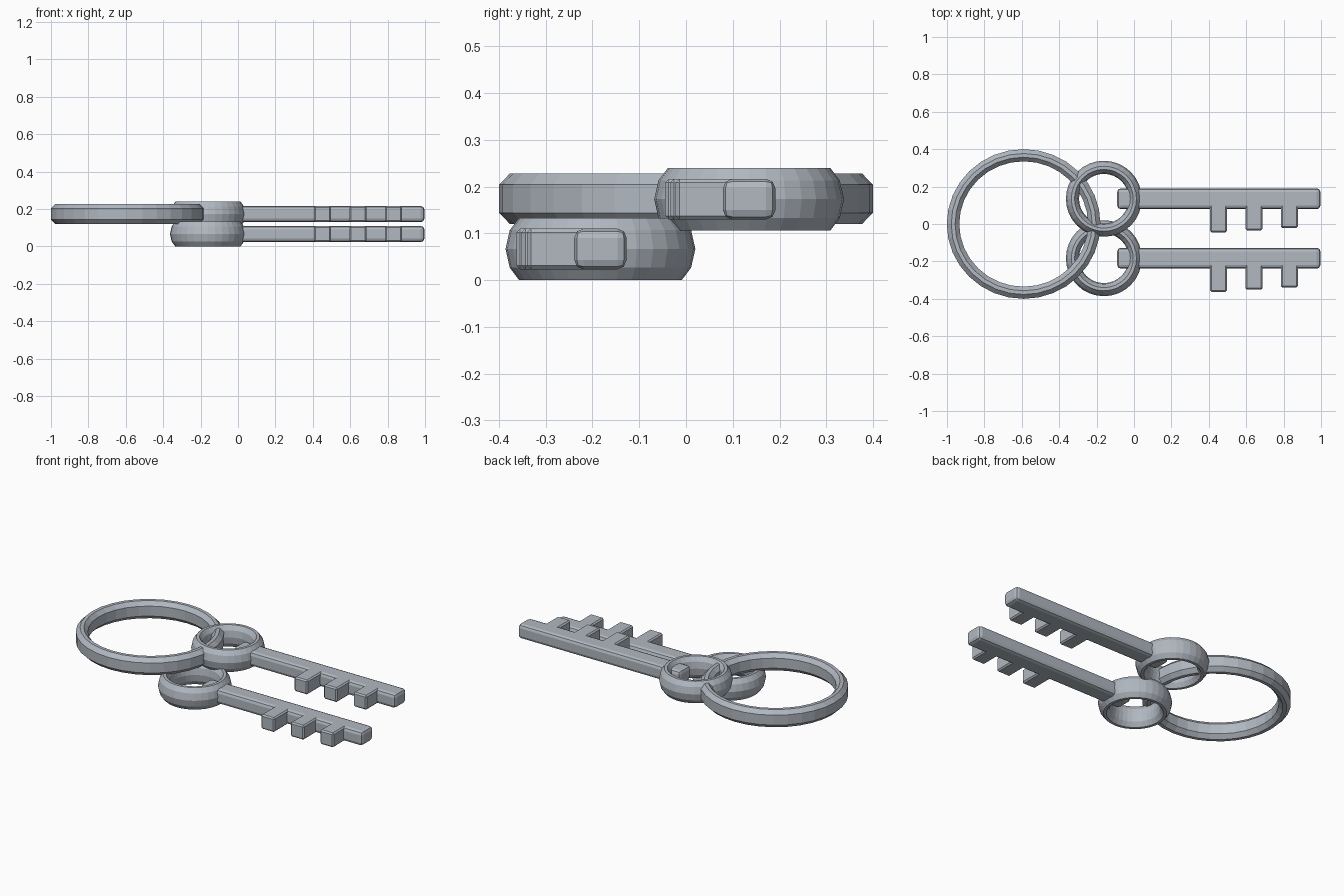
import bpy
import bmesh
from math import cos, sin, tau

cube = bpy.data.objects.get("Cube")
if cube:
    bpy.data.objects.remove(cube)

steel = bpy.data.materials.new("steel grey")
steel.use_nodes = True
colour = (0.44, 0.48, 0.53, 1)
steel.diffuse_color = colour
steel.node_tree.nodes["Principled BSDF"].inputs["Base Color"].default_value = colour


def finish(name, bm):
    bmesh.ops.recalc_face_normals(bm, faces=bm.faces)
    mesh = bpy.data.meshes.new(name)
    bm.to_mesh(mesh)
    bm.free()
    mesh.materials.append(steel)
    obj = bpy.data.objects.new(name, mesh)
    bpy.context.collection.objects.link(obj)
    return obj


def ring(name, centre, profile, stretch=1, steps=32):
    """Sweep a closed (radius, height) profile around the centre."""
    bm = bmesh.new()
    loops = []
    for i in range(steps):
        a = tau * i / steps
        loops.append([bm.verts.new((centre[0] + r * cos(a) * stretch,
                                    centre[1] + r * sin(a), centre[2] + z))
                      for r, z in profile])
    n = len(profile)
    for i in range(steps):
        p, q = loops[i], loops[(i + 1) % steps]
        for j in range(n):
            k = (j + 1) % n
            bm.faces.new((p[j], q[j], q[k], p[k]))
    return finish(name, bm)


def bar(name, x, y, z, bevel, segments):
    """Box between the given ranges, with rounded edges."""
    bm = bmesh.new()
    bmesh.ops.create_cube(bm, size=1)
    for v in bm.verts:
        for axis, (low, high) in enumerate((x, y, z)):
            v.co[axis] = high if v.co[axis] > 0 else low
    bmesh.ops.bevel(bm, geom=bm.edges[:], offset=bevel, segments=segments,
                    profile=0.5, affect='EDGES')
    return finish(name, bm)


def mirrored(half):
    """Close an upper half profile by mirroring it in height."""
    return half + [(r, -z) for r, z in reversed(half) if z > 0]


# Large key ring with chamfered section
ring("key_ring", (-0.59, 0, 0.174),
     mirrored([(0.335, 0.03), (0.357, 0.0535), (0.377, 0.0535), (0.4, 0.03)]),
     stretch=1.027)

# Two keys: bow, shaft and three teeth of decreasing length
bow = [(0.133, 0), (0.139, 0.04), (0.157, 0.0665), (0.174, 0.0665),
       (0.194, 0.04), (0.203, 0)]
bow += [(r, -z) for r, z in reversed(bow[1:-1])]
for side, y, z in (("left", 0.135, 0.173), ("right", -0.183, 0.0667)):
    ring(side + "_key_bow", (-0.161, y, z), bow)
    depth = (z - 0.0435, z + 0.0435)
    bar(side + "_key_shaft", (-0.09, 0.997), (y - 0.056, y + 0.056), depth, 0.02, 2)
    for i in range(3):
        x = 0.406 + 0.19 * i
        bar(f"{side}_key_tooth_{i + 1}", (x, x + 0.09),
            (y - 0.18 + 0.0115 * i, y - 0.02), depth, 0.008, 1)
